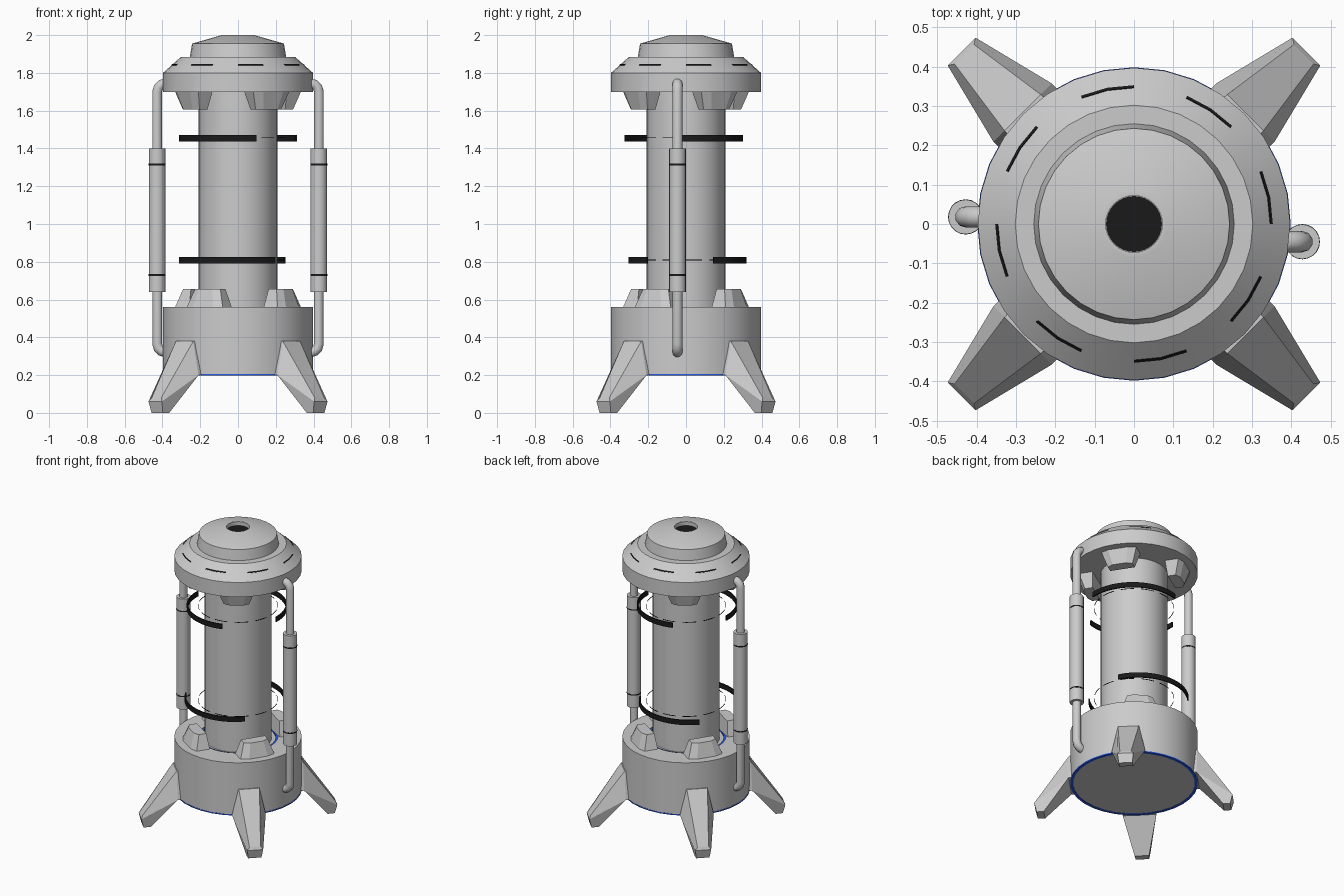
import bpy, bmesh
from math import sin, cos, radians, pi

if "Cube" in bpy.data.objects:
    bpy.data.objects.remove(bpy.data.objects["Cube"])


def material(name, col):
    m = bpy.data.materials.new(name)
    m.diffuse_color = col
    m.use_nodes = True
    m.node_tree.nodes["Principled BSDF"].inputs["Base Color"].default_value = m.diffuse_color
    return m


BLACK = material("black", (0.01, 0.01, 0.01, 1))
BLUE = material("blue", (0.02, 0.1, 0.8, 1))


def make(name, verts, faces, mat=None, smooth=True):
    me = bpy.data.meshes.new(name)
    me.from_pydata(verts, [], faces)
    bm = bmesh.new()
    bm.from_mesh(me)
    bmesh.ops.remove_doubles(bm, verts=bm.verts, dist=1e-5)
    bmesh.ops.recalc_face_normals(bm, faces=bm.faces)
    bm.to_mesh(me)
    bm.free()
    ob = bpy.data.objects.new(name, me)
    bpy.context.collection.objects.link(ob)
    if mat:
        me.materials.append(mat)
    if smooth:
        bpy.ops.object.select_all(action='DESELECT')
        ob.select_set(True)
        bpy.context.view_layer.objects.active = ob
        bpy.ops.object.shade_smooth_by_angle(angle=radians(30))
    return ob


def lathe(name, prof, n=32, mat=None, c=(0, 0), a0=0, a1=360, loop=False):
    """Turn a (radius, z) profile about z; loop closes the profile."""
    k, full = len(prof), a1 - a0 >= 360
    verts, faces = [], []
    for i in range(n + 1):
        a = radians(a0 + (a1 - a0) * i / n)
        verts += [(c[0] + r * cos(a), c[1] + r * sin(a), z) for r, z in prof]
    for i in range(n):
        for j in range(k if loop else k - 1):
            j2 = (j + 1) % k
            f = [i * k + j, (i + 1) * k + j, (i + 1) * k + j2, i * k + j2]
            if prof[j][0] == 0:
                f.pop(1)
            elif prof[j2][0] == 0:
                f.pop(2)
            faces.append(f)
    if not full:
        faces += [list(range(k)), list(range(n * k, n * k + k))]
    return make(name, verts, faces, mat)


def band(name, r0, r1, z0, z1, **kw):
    return lathe(name, [(r0, z0), (r1, z0), (r1, z1), (r0, z1)], loop=True, **kw)


# Base drum, column and cap
lathe("base_drum", [(0, .2), (.397, .2), (.397, .56), (.25, .56), (.25, .545), (0, .545)])
lathe("column", [(0, .54), (.208, .54), (.208, 1.71), (0, 1.71)], n=48)
lathe("cap", [(0, 1.70), (.397, 1.70), (.397, 1.80), (.302, 1.885), (.255, 1.885),
              (.243, 1.955), (.085, 2.0), (.072, 2.0), (.072, 1.972), (0, 1.972)])
lathe("cap_opening_floor", [(0, 1.974), (.071, 1.974)], mat=BLACK)

# Blue glow rings
band("base_bottom_glow", .38, .3985, .198, .206, mat=BLUE)
band("column_foot_glow", .235, .25, .545, .555, mat=BLUE)

# Slots on the sloping cap rim
for i in range(8):
    lathe(f"cap_slot_{i}", [(.351, 1.839), (.353, 1.842), (.347, 1.848), (.345, 1.845)],
          n=2, mat=BLACK, a0=45 * i, a1=45 * i + 22.5, loop=True)

# Floating half rings round the column, plus fine dashed rings inside them
for level, z, start, c in (("upper", 1.455, -3, (0, -.012)), ("lower", .808, 26, (-.03, .008))):
    for i in range(2):
        s = start + 180 * i
        band(f"{level}_half_ring_{i}", .305, .313, z - .017, z + .017,
             n=16, mat=BLACK, c=c, a0=s, a1=s + 111)
    for i in range(12):
        band(f"{level}_dash_{i}", .248, .25, z, z + .004, n=3, mat=BLACK,
             a0=30 * i, a1=30 * i + 20)


# Tapered clamps on the drum and below the cap
def clamp(name, ang, z_base, z_tip):
    a = radians(ang)
    pts = [(r, t, z) for z, r0, r1, w in ((z_base, .235, .345, .115), (z_tip, .245, .315, .08))
           for r, t in ((r0, -w), (r1 - .02, -w), (r1, -w * .55),
                        (r1, w * .55), (r1 - .02, w), (r0, w))]
    verts = [(r * cos(a) - t * sin(a), r * sin(a) + t * cos(a), z) for r, t, z in pts]
    faces = [list(range(6)), list(range(6, 12))]
    faces += [[i, (i + 1) % 6, (i + 1) % 6 + 6, i + 6] for i in range(6)]
    make(name, verts, faces, smooth=False)


for i in range(4):
    clamp(f"lower_clamp_{i}", -33 + 90 * i, .555, .655)
    clamp(f"upper_clamp_{i}", -57 + 90 * i, 1.705, 1.605)

# Splayed legs: side profile of (radius, z, half width)
LEG = [(.34, .38, .07), (.40, .38, .065), (.61, .08, .035), (.62, .06, .05),
       (.605, 0, .042), (.56, 0, .045), (.40, .2, .105), (.34, .2, .105)]
for i in range(4):
    a = radians(45 + 90 * i)
    verts = [(r * cos(a) - s * h * sin(a), r * sin(a) + s * h * cos(a), z)
             for s in (-1, 1) for r, z, h in LEG]
    faces = [[j, (j + 1) % 8, (j + 1) % 8 + 8, j + 8] for j in range(8)]
    for o in (0, 8):
        faces += [[o, o + 1, o + 6, o + 7], [o + 1, o + 2, o + 3, o + 6],
                  [o + 3, o + 4, o + 5, o + 6]]
    make(f"leg_{i}", verts, faces, smooth=False)


# Side pipes with thicker sleeves
def pipe(name, side, y):
    x, b = .428, .045
    path = [(.36, .32), (x - b, .32)]
    path += [(x - b + b * sin(t), .32 + b - b * cos(t)) for t in (pi / 6, pi / 3, pi / 2)]
    path += [(px, 2.065 - pz) for px, pz in reversed(path)]
    cu = bpy.data.curves.new(name, 'CURVE')
    cu.dimensions = '3D'
    cu.bevel_depth, cu.bevel_resolution, cu.use_fill_caps = .027, 3, True
    sp = cu.splines.new('POLY')
    sp.points.add(len(path) - 1)
    for p, (px, pz) in zip(sp.points, path):
        p.co = (side * px, y, pz, 1)
    ob = bpy.data.objects.new(name, cu)
    bpy.context.collection.objects.link(ob)
    bpy.ops.object.select_all(action='DESELECT')
    ob.select_set(True)
    bpy.context.view_layer.objects.active = ob
    bpy.ops.object.convert(target='MESH')
    bpy.ops.object.shade_smooth_by_angle(angle=radians(40))
    c = (side * x, y)
    lathe(name + "_sleeve", [(0, .64), (.044, .64), (.044, 1.40), (0, 1.40)], n=20, c=c)
    for z in (.73, 1.315):
        band(f"{name}_stripe_{z}", .04, .0448, z - .004, z + .004, n=20, mat=BLACK, c=c)


pipe("right_pipe", 1, -.045)
pipe("left_pipe", -1, .018)
